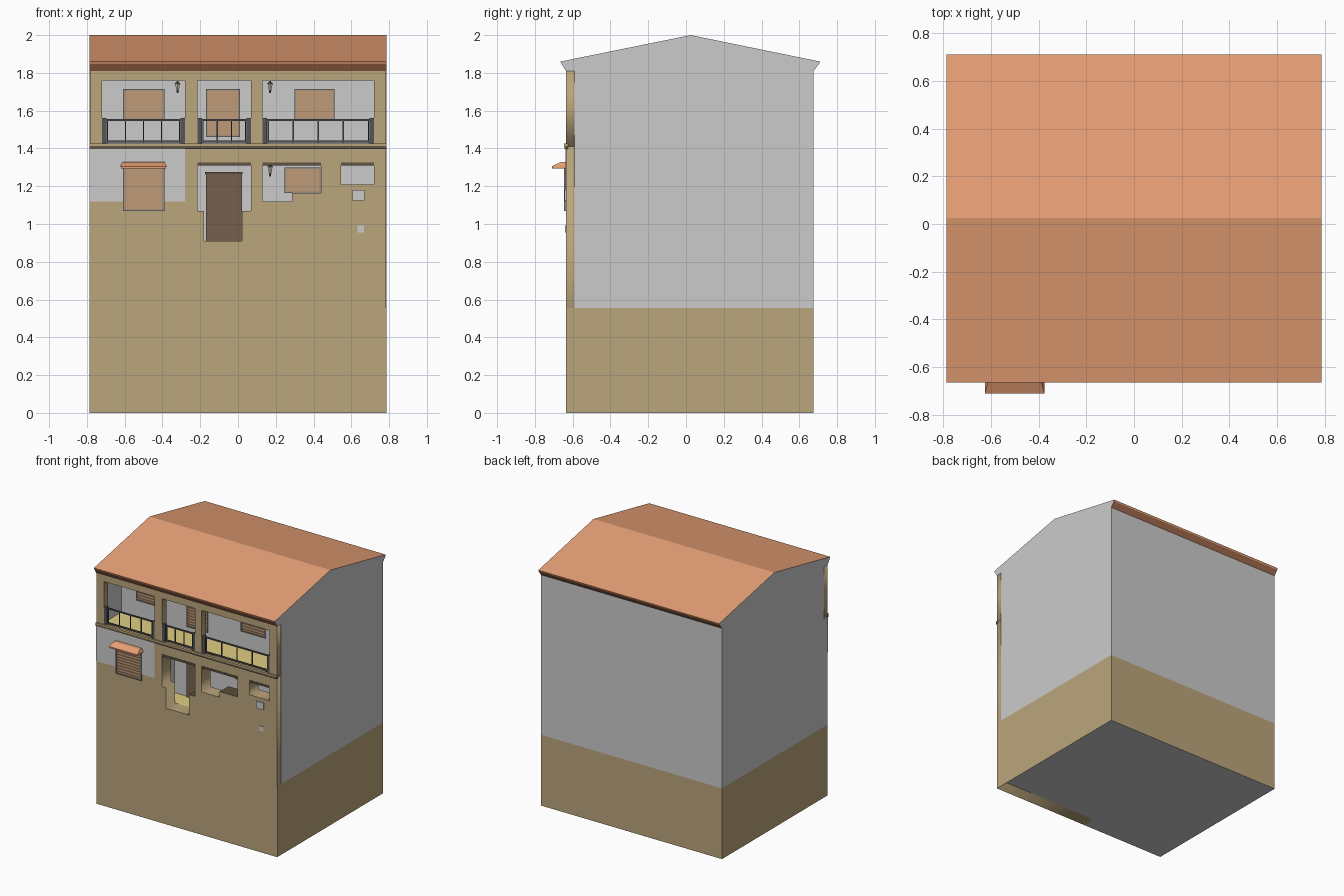
import bpy, bmesh, math

if "Cube" in bpy.data.objects:
    bpy.data.objects.remove(bpy.data.objects["Cube"])

def mat(name, r, g, b):
    m = bpy.data.materials.new(name)
    m.diffuse_color = (r, g, b, 1)
    m.use_nodes = True
    m.node_tree.nodes["Principled BSDF"].inputs["Base Color"].default_value = m.diffuse_color
    return m

STONE = mat("stone", .50, .38, .20)
TILE = mat("roof_tile", .80, .35, .18)
EAVE = mat("eave_brick", .45, .18, .09)
WOOD = mat("shutter_wood", .52, .32, .19)
DOOR = mat("door_wood", .18, .12, .08)
IRON = mat("iron", .09, .09, .10)
TRIM = mat("dark_trim", .12, .09, .06)
FLOOR = mat("yellow_floor", .75, .62, .22)
GLASS = mat("lamp_glass", .65, .62, .45)
FRAME = mat("frame_grey", .30, .27, .24)
BOXG = mat("meter_grey", .80, .80, .80)

def finish(bm, name, material=None):
    me = bpy.data.meshes.new(name)
    bmesh.ops.recalc_face_normals(bm, faces=bm.faces)
    bm.to_mesh(me)
    bm.free()
    ob = bpy.data.objects.new(name, me)
    bpy.context.collection.objects.link(ob)
    if material:
        me.materials.append(material)
    return ob

def box(name, x0, x1, y0, y1, z0, z1, material=None):
    bm = bmesh.new()
    bmesh.ops.create_cube(bm, size=1)
    for v in bm.verts:
        v.co = ((x0 + x1) / 2 + v.co.x * (x1 - x0),
                (y0 + y1) / 2 + v.co.y * (y1 - y0),
                (z0 + z1) / 2 + v.co.z * (z1 - z0))
    return finish(bm, name, material)

def rect(x0, x1, z0, z1):
    return [(x0, z0), (x1, z0), (x1, z1), (x0, z1)]

def facade(name, outline, holes, thick):
    # filled 2D outline with openings, extruded backwards from the front plane
    cu = bpy.data.curves.new(name, 'CURVE')
    cu.dimensions = '2D'
    cu.fill_mode = 'BOTH'
    cu.extrude = thick / 2
    for pts in [outline] + holes:
        s = cu.splines.new('POLY')
        s.points.add(len(pts) - 1)
        for p, (x, z) in zip(s.points, pts):
            p.co = (x, z, 0, 1)
        s.use_cyclic_u = True
    cu.materials.append(STONE)
    ob = bpy.data.objects.new(name, cu)
    bpy.context.collection.objects.link(ob)
    ob.rotation_euler.x = math.pi / 2
    ob.location.y = FRONT + thick / 2
    bpy.ops.object.select_all(action='DESELECT')
    ob.select_set(True)
    bpy.context.view_layer.objects.active = ob
    bpy.ops.object.convert(target='MESH')

FRONT, INNER, BACK, W = -.635, -.385, .675, .785

# Main volume: stone base, plain upper block, side walls of the porch
box("stone_base", -W, W, FRONT + .001, BACK, .001, .555, STONE)
box("underside", -W, W, FRONT, BACK, 0, .001)
box("upper_block", -W, W, INNER, BACK, .555, 1.81)
box("right_wing_wall", .74, W, -.59, INNER, .555, 1.81)
box("left_wing_wall_lower", -W, -.74, FRONT + .001, INNER, .555, 1.40)
box("left_wing_wall_upper", -W, -.74, -.59, INNER, 1.40, 1.81)

# Front facade with openings
BAYS = [(-.72, -.28), (-.215, .07), (.13, .72)]
E = W - .001
facade("upper_facade", rect(-E, E, 1.41, 1.81),
       [rect(a, b, 1.42, 1.76) for a, b in BAYS], .055)
door_hole = [(-.215, 1.07), (-.18, 1.07), (-.18, .91), (.02, .91),
             (.02, 1.07), (.07, 1.07), (.07, 1.31), (-.215, 1.31)]
step_hole = [(.13, 1.12), (.285, 1.12), (.285, 1.165), (.44, 1.165), (.44, 1.31), (.13, 1.31)]
facade("lower_facade", rect(-E, E, 0, 1.41),
       [door_hole, step_hole, rect(.545, .72, 1.21, 1.31)], .11)
box("left_plaster_panel", -W, -.28, FRONT - .002, FRONT + .02, 1.12, 1.40)

# Balcony and porch interiors
box("balcony_floor", -.75, .75, -.59, INNER, 1.39, 1.42, FLOOR)
box("balcony_ceiling", -.75, .75, -.59, INNER, 1.765, 1.80)
box("porch_floor", -.28, .75, -.53, INNER, .89, .91, FLOOR)
box("porch_partition", -.30, -.28, -.53, INNER, .89, 1.40)

# Floor band and lintels
box("floor_band_dark", -W, W, FRONT - .008, FRONT + .01, 1.398, 1.413, TRIM)
box("floor_band_ledge", -W, W, FRONT - .012, FRONT + .01, 1.413, 1.425, STONE)
for a, b in [(-.215, .07), (.13, .44), (.545, .72)]:
    box("lintel", a, b, FRONT - .004, FRONT + .05, 1.31, 1.325, TRIM)

# Roof prism with brick eaves and plain gables
profile = [(-.635, 1.81), (-.66, 1.848), (-.665, 1.86), (.025, 2.0),
           (.71, 1.86), (.705, 1.848), (.675, 1.81)]
bm = bmesh.new()
face = bm.faces.new([bm.verts.new((-W, y, z)) for y, z in profile])
ext = bmesh.ops.extrude_face_region(bm, geom=[face])
bmesh.ops.translate(bm, vec=(2 * W, 0, 0),
                    verts=[g for g in ext["geom"] if isinstance(g, bmesh.types.BMVert)])
roof = finish(bm, "roof")
for m in (None, TILE, EAVE):
    roof.data.materials.append(m)
for p in roof.data.polygons:
    if abs(p.normal.x) < .5:
        p.material_index = 1 if p.center.z > 1.85 else 2

# Shuttered windows: frame, panel and louvre slats
def shutter(name, x0, x1, z0, z1, y):
    t = .008
    for a, b, c, d in [(x0, x0 + t, z0, z1), (x1 - t, x1, z0, z1),
                       (x0, x1, z0, z0 + t), (x0, x1, z1 - t, z1)]:
        box(name + "_frame", a, b, y - .01, y + .004, c, d, FRAME)
    box(name + "_panel", x0 + t, x1 - t, y - .003, y + .004, z0 + t, z1 - t, WOOD)
    n = max(3, int((z1 - z0) / .022))
    for i in range(n):
        z = z0 + t + (z1 - z0 - 2 * t) * (i + .5) / n
        box(name + "_slat", x0 + t, x1 - t, y - .008, y, z - .005, z + .005, WOOD)

shutter("upper_left_window", -.61, -.39, 1.55, 1.715, INNER)
shutter("balcony_door", -.17, .01, 1.46, 1.715, INNER)
shutter("upper_right_window", .30, .51, 1.55, 1.715, INNER)
shutter("lower_left_window", -.61, -.39, 1.07, 1.305, FRONT)
shutter("porch_window", .245, .44, 1.165, 1.30, INNER)

# Front door
box("front_door", -.17, .02, INNER - .008, INNER + .01, .91, 1.265, DOOR)
box("front_door_head", -.175, .025, INNER - .012, INNER + .01, 1.262, 1.275, TRIM)

# Tiled awning over the lower left window, hipped at front and ends
awning = box("awning", -.625, -.375, -.71, FRONT, 1.305, 1.327, TILE)
for v in awning.data.vertices:
    if v.co.z > 1.32:
        v.co.x = -.5 + (v.co.x + .5) * .9
        if v.co.y < -.7:
            v.co.y = -.665
box("awning_edge", -.62, -.38, -.71, FRONT, 1.295, 1.305, TILE)

# Iron railings between posts
for a, b in BAYS:
    for x in (a + .012, b - .012):
        box("railing_post", x - .012, x + .012, -.632, -.608, 1.42, 1.56, IRON)
    for z in (1.437, 1.551):
        box("railing_rail", a, b, -.625, -.615, z - .005, z + .005, IRON)
    n = 3 if b - a < .4 else 4
    for i in range(n + 1):
        x = a + .03 + (b - a - .06) * i / n
        box("railing_bar", x - .003, x + .003, -.623, -.617, 1.43, 1.55, IRON)

# Wall lanterns
def cone(name, x, y, z, r1, r2, h, material):
    bm = bmesh.new()
    bmesh.ops.create_cone(bm, cap_ends=True, segments=6, radius1=r1, radius2=r2, depth=h)
    bmesh.ops.translate(bm, vec=(x, y, z), verts=bm.verts)
    finish(bm, name, material)

for x, z in [(-.32, 1.725), (.17, 1.725), (.17, 1.285)]:
    y = INNER - .03
    cone("lantern_glass", x, y, z, .007, .015, .035, GLASS)
    cone("lantern_cap", x, y, z + .024, .018, .004, .014, IRON)
    cone("lantern_foot", x, y, z - .025, .004, .008, .015, IRON)
    box("lantern_arm", x - .003, x + .003, y, INNER, z - .03, z - .024, IRON)

# Utility boxes on the right of the facade
box("large_utility_box", .607, .67, FRONT - .008, FRONT + .01, 1.125, 1.18, BOXG)
box("small_utility_box", .632, .668, FRONT - .006, FRONT + .01, .955, .993, BOXG)
